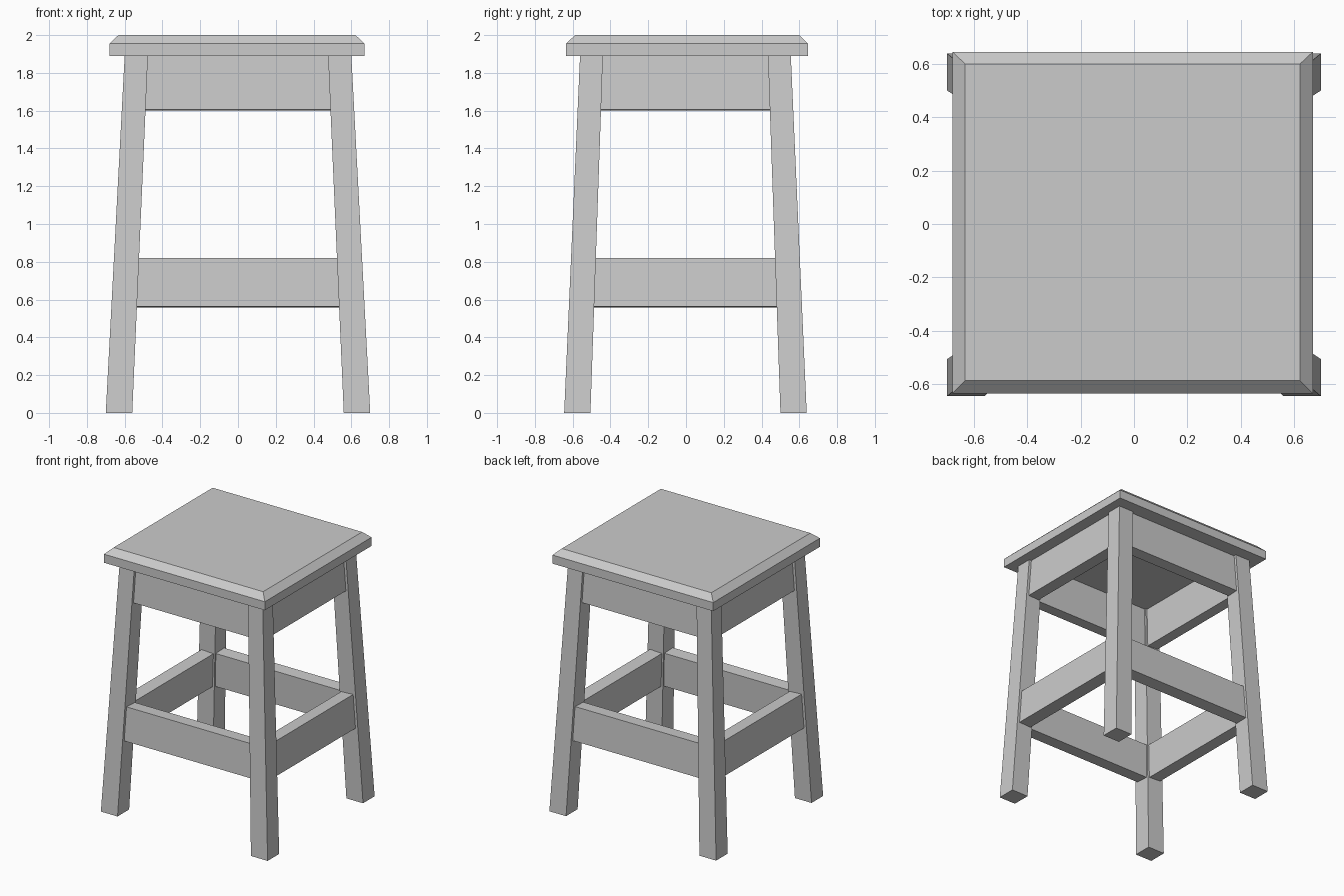
import bpy

if "Cube" in bpy.data.objects:
    bpy.data.objects.remove(bpy.data.objects["Cube"])

LEG_TOP = 1.89
CY = -0.003  # leg frame centre in y


def mesh_object(name, verts, faces):
    me = bpy.data.meshes.new(name)
    me.from_pydata(verts, [], faces)
    me.update()
    ob = bpy.data.objects.new(name, me)
    bpy.context.collection.objects.link(ob)
    # consistent outward normals
    import bmesh
    bm = bmesh.new()
    bm.from_mesh(me)
    bmesh.ops.recalc_face_normals(bm, faces=bm.faces)
    bm.to_mesh(me)
    bm.free()
    return ob


def loft(name, rings):
    """Closed solid through a stack of four-point rings."""
    verts = [p for r in rings for p in r]
    n = len(rings)
    faces = [(0, 1, 2, 3), tuple(4 * (n - 1) + i for i in range(4))]
    for k in range(n - 1):
        for i in range(4):
            j = (i + 1) % 4
            faces.append((4 * k + i, 4 * k + j, 4 * k + 4 + j, 4 * k + 4 + i))
    return mesh_object(name, verts, faces)


def rect(x0, x1, y0, y1, z):
    return [(x0, y0, z), (x1, y0, z), (x1, y1, z), (x0, y1, z)]


# outer and inner leg faces at height z, as (x, y) distances from the centre
def outer(z):
    t = z / LEG_TOP
    return 0.70 - 0.10 * t, 0.642 - 0.084 * t


def inner(z):
    t = z / LEG_TOP
    return 0.56 - 0.083 * t, 0.503 - 0.066 * t


# seat with chamfered upper edge
loft("seat", [rect(-0.68, 0.67, -0.635, 0.645, 1.89),
              rect(-0.68, 0.67, -0.635, 0.645, 1.955),
              rect(-0.633, 0.622, -0.587, 0.60, 2.0)])

# four splayed, tapered legs
for sx, xn in ((-1, "left"), (1, "right")):
    for sy, yn in ((-1, "front"), (1, "back")):
        rings = []
        for z in (0, LEG_TOP):
            (ox, oy), (ix, iy) = outer(z), inner(z)
            rings.append(rect(sx * ix, sx * ox, sy * iy + CY, sy * oy + CY, z))
        loft(f"{yn}_{xn}_leg", rings)


def board(name, axis, side, z0, z1, recess, thick):
    """Leaning board between two legs; axis 1 = front/back, 0 = left/right."""
    along = 1 - axis
    slope = (outer(0)[axis] - outer(LEG_TOP)[axis]) / LEG_TOP
    rings = []
    for z in (z0, z1):
        zi = min(z - thick * slope, LEG_TOP)   # inner edge sits slightly lower
        d_out = outer(z)[axis] - recess
        d_in = outer(zi)[axis] - recess - thick
        ring = []
        for s, d, h in ((-1, d_out, z), (1, d_out, z), (1, d_in, zi), (-1, d_in, zi)):
            p = [0, 0, h]
            p[axis] = side * d
            p[along] = s * (inner(h)[along] + 0.01)
            p[1] += CY
            ring.append(tuple(p))
        rings.append(ring)
    loft(name, rings)


# aprons under the seat and stretchers between the legs
for axis, side, label in ((1, -1, "front"), (1, 1, "back"), (0, -1, "left"), (0, 1, "right")):
    board(f"{label}_apron", axis, side, 1.605, 1.894, 0.02, 0.09)
    board(f"{label}_stretcher", axis, side, 0.563, 0.82, 0.02, 0.10)
